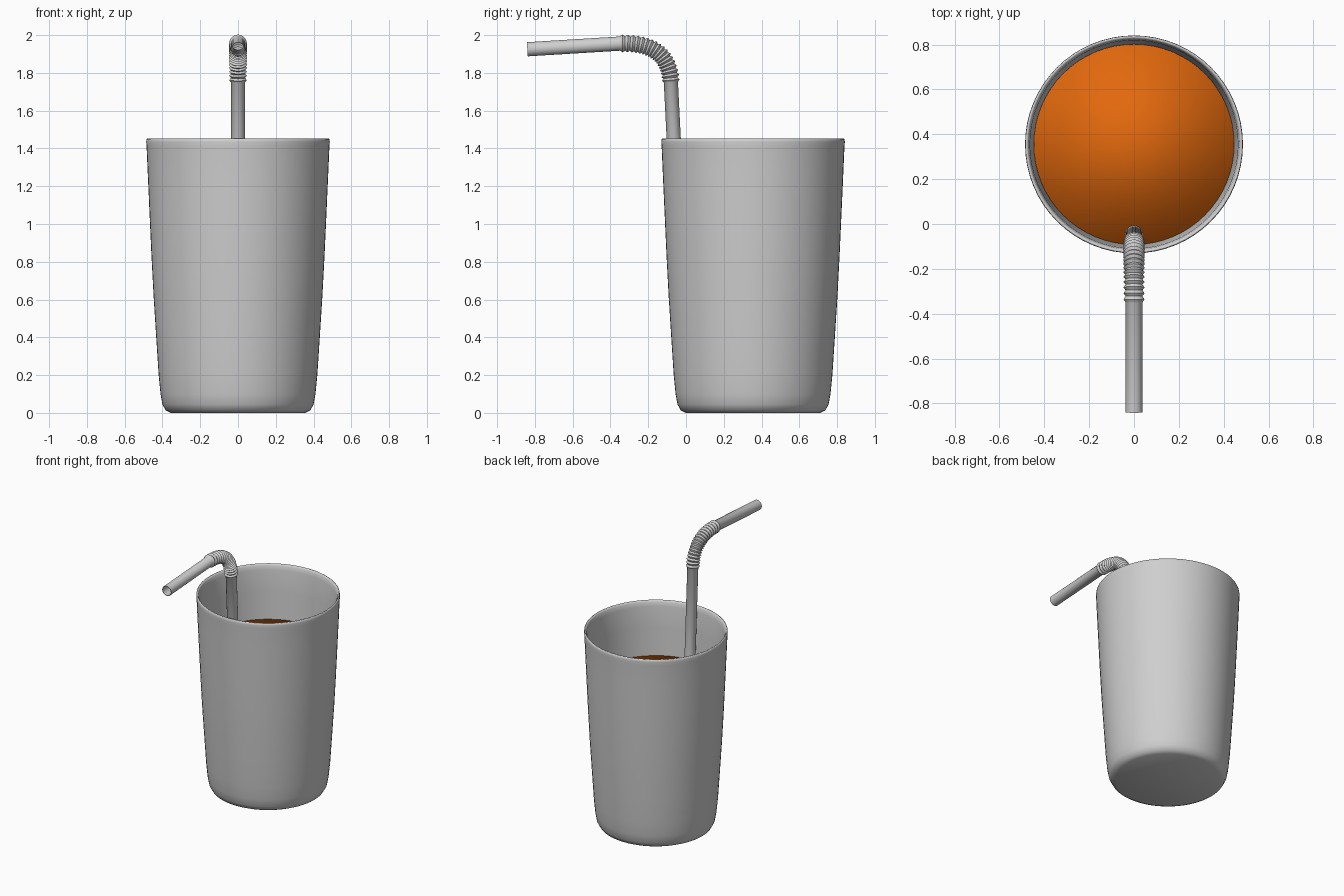
import bpy, bmesh, math
from mathutils import Vector

if "Cube" in bpy.data.objects:
    bpy.data.objects.remove(bpy.data.objects["Cube"])

CUP_Y = 0.355


def material(name, rgb):
    m = bpy.data.materials.new(name)
    m.diffuse_color = (*rgb, 1)
    m.use_nodes = True
    m.node_tree.nodes["Principled BSDF"].inputs["Base Color"].default_value = m.diffuse_color
    return m


grey = material("plain_grey", (0.62, 0.62, 0.62))
orange = material("orange_drink", (0.76, 0.14, 0.004))


def mesh_from_rings(name, rings, mat, cap=False, closed=False):
    """Skin a list of equal-length vertex rings."""
    bm = bmesh.new()
    vs = [[bm.verts.new(p) for p in ring] for ring in rings]
    n = len(vs[0])
    pairs = list(zip(vs, vs[1:]))
    if closed:
        pairs.append((vs[-1], vs[0]))
    for a, b in pairs:
        for i in range(n):
            j = (i + 1) % n
            bm.faces.new((a[i], a[j], b[j], b[i]))
    if cap:
        bm.faces.new(vs[0][::-1])
        bm.faces.new(vs[-1])
    bmesh.ops.recalc_face_normals(bm, faces=bm.faces)
    for f in bm.faces:
        f.smooth = True
    me = bpy.data.meshes.new(name)
    bm.to_mesh(me)
    bm.free()
    me.materials.append(mat)
    ob = bpy.data.objects.new(name, me)
    bpy.context.collection.objects.link(ob)
    return ob


def lathe(profile, n=64):
    return [[(r * math.cos(2 * math.pi * i / n), CUP_Y + r * math.sin(2 * math.pi * i / n), z)
             for i in range(n)] for r, z in profile]


# Cup: outer wall, rounded rim, inner wall and floor in one shell
outer = [(0.355, 0.0), (0.383, 0.014), (0.400, 0.045), (0.410, 0.10), (0.420, 0.2),
         (0.433, 0.4), (0.447, 0.62), (0.458, 0.83), (0.468, 1.05), (0.477, 1.25), (0.484, 1.41)]
rim = [(0.486, 1.435), (0.484, 1.45), (0.478, 1.453), (0.470, 1.44)]
inner = [(r - 0.02, z) for r, z in reversed(outer[3:])] + [(0.36, 0.03)]
mesh_from_rings("cup", lathe(outer + rim + inner), grey, cap=True)

# Drink filling the cup
drink = [(0.365, 0.035)] + [(r - 0.021, z) for r, z in outer[3:9]]
mesh_from_rings("drink", lathe(drink), orange, cap=True)

# Bendy straw: centre path as (y, z, radius)
R, RIB = 0.0375, 0.047
p0, pc, p1 = Vector((-0.080, 1.75)), Vector((-0.091, 1.967)), Vector((-0.35, 1.955))
path = [(Vector((0.012, 0.04)), R), (Vector((-0.045, 1.05)), R)]
ribs, sub = 18, 4
for k in range(ribs * sub + 1):
    t = k / (ribs * sub)
    c = p0 * (1 - t) ** 2 + pc * 2 * t * (1 - t) + p1 * t * t
    wave = 0.5 - 0.5 * math.cos(2 * math.pi * k / sub)
    path.append((c, R + (RIB - R) * wave))
path.append((Vector((-0.84, 1.925)), R))


def tube(offset, n=28):
    rings = []
    for i, (c, r) in enumerate(path):
        d = (path[min(i + 1, len(path) - 1)][0] - path[max(i - 1, 0)][0]).normalized()
        side = Vector((d.y, -d.x))
        rings.append([(math.cos(a) * (r + offset),
                       c.x + side.x * math.sin(a) * (r + offset),
                       c.y + side.y * math.sin(a) * (r + offset))
                      for a in (2 * math.pi * j / n for j in range(n))])
    return rings


straw = mesh_from_rings("straw", tube(0) + tube(-0.004)[::-1], grey, closed=True)
bpy.context.view_layer.objects.active = straw
straw.select_set(True)
bpy.ops.object.shade_smooth_by_angle(angle=math.radians(60))
